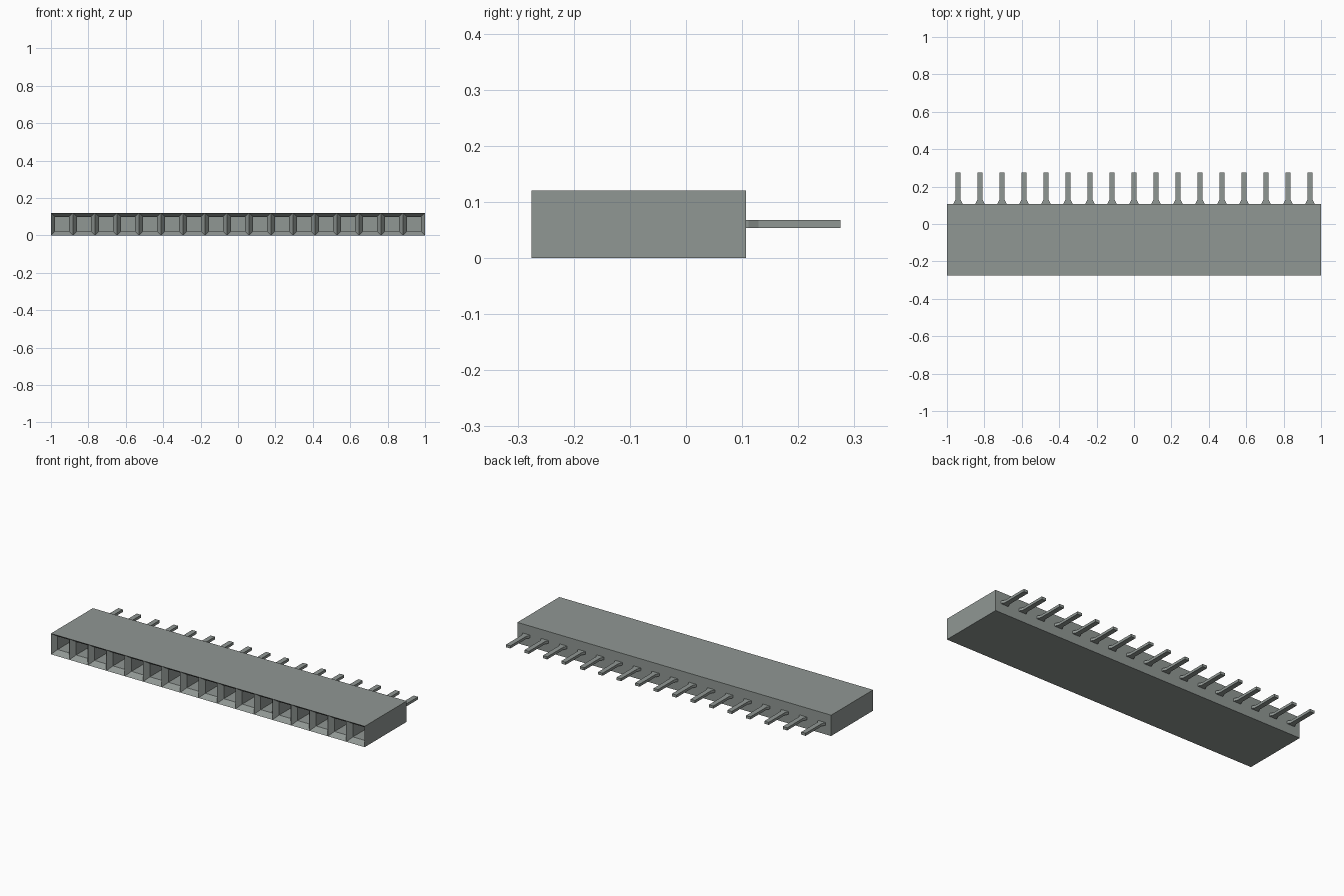
import bpy, bmesh

cube = bpy.data.objects.get("Cube")
if cube:
    bpy.data.objects.remove(cube, do_unlink=True)

COUNT = 17
PITCH = 2 / COUNT
FRONT, BACK, HEIGHT = -0.275, 0.107, 0.12

grey = bpy.data.materials.new("warm_grey")
grey.use_nodes = True
colour = (0.28, 0.31, 0.295, 1)
grey.diffuse_color = colour
grey.node_tree.nodes["Principled BSDF"].inputs["Base Color"].default_value = colour


def finish(name, bm):
    bmesh.ops.remove_doubles(bm, verts=bm.verts, dist=1e-5)
    bmesh.ops.recalc_face_normals(bm, faces=bm.faces)
    mesh = bpy.data.meshes.new(name)
    bm.to_mesh(mesh)
    bm.free()
    mesh.materials.append(grey)
    obj = bpy.data.objects.new(name, mesh)
    bpy.context.collection.objects.link(obj)
    return obj


def ring(bm, x0, x1, y, inset=0):
    """Rectangle of vertices facing the front."""
    a, b, low, top = x0 + inset, x1 - inset, inset, HEIGHT - inset
    return [bm.verts.new((x, y, z)) for x, z in ((a, low), (b, low), (b, top), (a, top))]


def bridge(bm, first, second):
    for i in range(4):
        j = (i + 1) % 4
        bm.faces.new((first[i], first[j], second[j], second[i]))


# Housing: one module per contact, with a funnel mouth and a square socket
def housing(name, start, end):
    bm = bmesh.new()
    for i in range(start, end):
        x0, x1 = -1 + i * PITCH, -1 + (i + 1) * PITCH
        mouth = ring(bm, x0, x1, FRONT)
        throat = ring(bm, x0, x1, FRONT + 0.03, 0.022)
        floor = ring(bm, x0, x1, BACK - 0.08, 0.022)
        bridge(bm, mouth, throat)
        bridge(bm, throat, floor)
        bm.faces.new(floor)
        # Outer shell of this module, with side walls only at the ends
        back = ring(bm, x0, x1, BACK)
        bm.faces.new(back)
        for a, b, wanted in ((0, 1, True), (2, 3, True),
                             (1, 2, i == end - 1), (3, 0, i == start)):
            if wanted:
                bm.faces.new((mouth[a], mouth[b], back[b], back[a]))
    return finish(name, bm)


housing("end_housing", 0, 1)
housing("main_housing", 1, COUNT)

# Contact pins: flat bars with a flared root
half_outline = [(0.023, BACK - 0.01), (0.023, BACK + 0.004),
                (0.014, BACK + 0.022), (0.014, 0.275)]
outline = half_outline + [(-x, y) for x, y in reversed(half_outline)]
for i in range(COUNT):
    centre = -1 + (i + 0.5) * PITCH
    bm = bmesh.new()
    face = bm.faces.new([bm.verts.new((centre + x, y, 0.053)) for x, y in outline])
    made = bmesh.ops.extrude_face_region(bm, geom=[face])["geom"]
    tops = [v for v in made if isinstance(v, bmesh.types.BMVert)]
    bmesh.ops.translate(bm, verts=tops, vec=(0, 0, 0.015))
    finish(f"pin_{i + 1}", bm)
